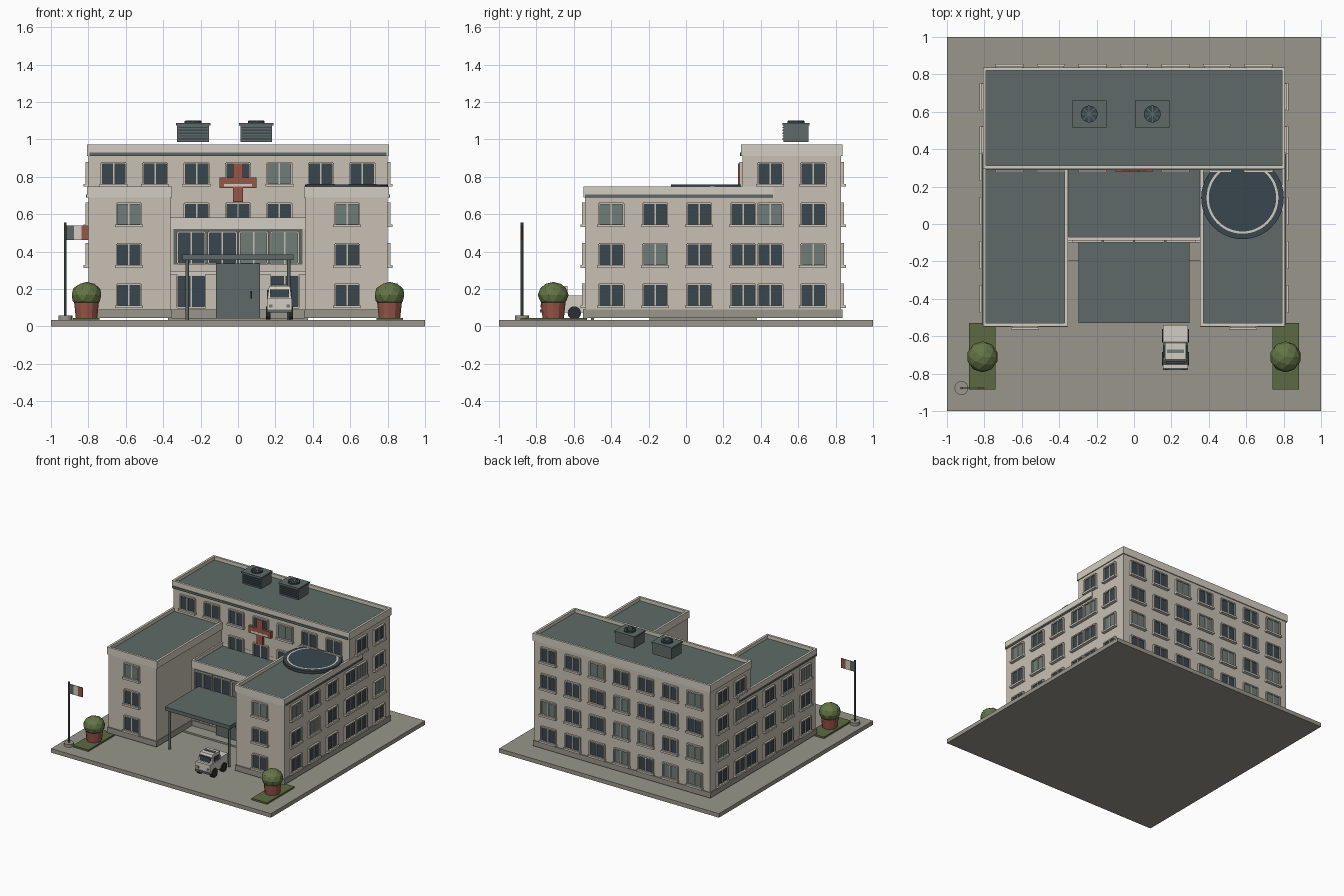
import bpy, bmesh, math, random
from mathutils import Matrix, Vector

if "Cube" in bpy.data.objects:
    bpy.data.objects.remove(bpy.data.objects["Cube"])

random.seed(4)

# ---- palette (sRGB 0-255 converted to linear) ----
COLOURS = [("wall_beige", 200, 192, 180), ("trim_cream", 212, 206, 194), ("paving_grey", 152, 150, 139),
           ("roof_slate_green", 94, 106, 103), ("dark_glass", 58, 71, 79), ("pale_glass", 112, 124, 119),
           ("brick_red", 152, 86, 73), ("lawn_green", 92, 106, 66), ("foliage_green", 100, 117, 70),
           ("tyre_black", 42, 46, 49)]
MATS = []
for name, *rgb in COLOURS:
    m = bpy.data.materials.new(name)
    m.diffuse_color = [((c / 255 + 0.055) / 1.055) ** 2.4 for c in rgb] + [1]
    m.use_nodes = True
    m.node_tree.nodes["Principled BSDF"].inputs["Base Color"].default_value = m.diffuse_color
    MATS.append(m)
WALL, TRIM, PAVE, ROOF, GLASS, PALE, RED, LAWN, LEAF, BLACK = range(10)


class Part:
    """Collects coloured primitives into one mesh object."""
    def __init__(self, name):
        self.name, self.bm = name, bmesh.new()

    def paint(self, verts, mat):
        for f in {f for v in verts for f in v.link_faces}:
            f.material_index = mat

    def box(self, x0, x1, y0, y1, z0, z1, mat, frame=Matrix()):
        M = frame @ Matrix.Translation(((x0 + x1) / 2, (y0 + y1) / 2, (z0 + z1) / 2)) \
            @ Matrix.Diagonal((x1 - x0, y1 - y0, z1 - z0, 1))
        v = bmesh.ops.create_cube(self.bm, size=1, matrix=M)["verts"]
        self.paint(v, mat)
        return v

    def cyl(self, loc, r, h, mat, r2=None, n=24, rot=Matrix()):
        M = Matrix.Translation(loc) @ rot
        v = bmesh.ops.create_cone(self.bm, cap_ends=True, segments=n, radius1=r,
                                  radius2=r if r2 is None else r2, depth=h, matrix=M)["verts"]
        self.paint(v, mat)

    def done(self):
        me = bpy.data.meshes.new(self.name)
        bmesh.ops.recalc_face_normals(self.bm, faces=self.bm.faces)
        self.bm.to_mesh(me)
        self.bm.free()
        for m in MATS:
            me.materials.append(m)
        ob = bpy.data.objects.new(self.name, me)
        bpy.context.collection.objects.link(ob)


def facing(x, y, angle):
    """Local frame on a wall: x along the wall, -y outward, z up."""
    return Matrix.Translation((x, y, 0)) @ Matrix.Rotation(math.radians(angle), 4, 'Z')


def window(p, F, z, w=0.13, h=0.115, glass=GLASS, sill=True):
    a, b, t = w / 2, h / 2, 0.01
    p.box(-a, a, -0.006, 0.002, z - b, z + b, glass, F)
    for s in (-1, 1):
        p.box(s * a - t / 2, s * a + t / 2, -0.016, 0.002, z - b, z + b, WALL, F)
        p.box(-a, a, -0.016, 0.002, z + s * b - t / 2, z + s * b + t / 2, WALL, F)
    p.box(-0.004, 0.004, -0.012, 0.002, z - b, z + b, WALL, F)
    if sill:
        p.box(-a - 0.01, a + 0.01, -0.025, 0.002, z - b - 0.012, z - b + 0.003, TRIM, F)


def block(name, x0, x1, y0, y1, top):
    """Walls, plinth, roof and parapet ring of one building volume."""
    p = Part(name)
    p.box(x0, x1, y0, y1, 0.045, top - 0.04, WALL)
    p.box(x0 - 0.006, x1 + 0.006, y0 - 0.01, y1 + 0.006, 0.045, 0.09, PAVE)
    e, t, lo = 0.008, 0.018, top - 0.06
    p.box(x0 + 0.005, x1 - 0.005, y0 + 0.005, y1 - 0.005, lo, top - 0.028, ROOF)
    X0, X1, Y0, Y1 = x0 - e, x1 + e, y0 - e, y1 + e
    p.box(X0, X0 + t, Y0, Y1, lo, top, TRIM)
    p.box(X1 - t, X1, Y0, Y1, lo, top, TRIM)
    p.box(X0 + t, X1 - t, Y0, Y0 + t, lo, top, TRIM)
    p.box(X0 + t, X1 - t, Y1 - t, Y1, lo, top, TRIM)
    p.done()


# ---- site ----
p = Part("ground_slab")
p.box(-1, 1, -1, 1, 0, 0.033, PAVE)
p.done()
p = Part("entrance_step")
p.box(-0.375, 0.375, -0.195, 0.38, 0.033, 0.046, PAVE)
p.done()

# ---- building volumes ----
block("main_block", -0.80, 0.80, 0.302, 0.83, 0.972)
block("left_wing", -0.80, -0.362, -0.54, 0.46, 0.748)
block("right_wing", 0.362, 0.80, -0.54, 0.46, 0.748)
block("entrance_block", -0.36, 0.36, -0.08, 0.31, 0.582)
p = Part("cornice_bands")
p.box(-0.795, 0.795, 0.288, 0.30, 0.912, 0.93, ROOF)
for s in (-1, 1):
    x = s * 0.806
    p.box(x - 0.006, x + 0.006, -0.54, 0.465, 0.69, 0.704, ROOF)
p.done()

# ---- windows ----
ROWS = (0.167, 0.383, 0.6, 0.817)
COLS = [i * 0.2217 for i in range(-3, 4)]
p = Part("front_windows")
for x in COLS:
    for r, z in enumerate(ROWS):
        if r == 3 or (r == 2 and abs(x) < 0.3):
            window(p, facing(x, 0.302, 0), z, glass=PALE if r == 3 and 0.1 < x < 0.3 else GLASS)
for s in (-1, 1):
    for z in ROWS[:3]:
        window(p, facing(s * 0.583, -0.54, 0), z, glass=PALE if z == 0.6 else GLASS)
p.done()
p = Part("back_windows")
for x in COLS:
    for z in ROWS:
        window(p, facing(x, 0.83, 180), z, glass=PALE if random.random() < 0.25 else GLASS)
p.done()
PALE_SIDE = {(1, 1), (5, 1), (4, 2), (0, 2)}
for s, name in ((1, "right_windows"), (-1, "left_windows")):
    p = Part(name)
    for c, y in enumerate((-0.4, -0.165, 0.07, 0.305, 0.45, 0.68)):
        for r, z in enumerate(ROWS):
            if r < 3 or c > 3:
                window(p, facing(s * 0.80, y, s * 90), z, glass=PALE if (c, r) in PALE_SIDE else GLASS)
    p.done()

# ---- entrance glazing and door ----
p = Part("entrance_glazing")
p.box(-0.345, 0.345, -0.085, -0.075, 0.33, 0.525, ROOF)
for x, g in ((-0.25, GLASS), (-0.083, GLASS), (0.083, PALE), (0.25, PALE)):
    window(p, facing(x, -0.084, 0), 0.42, 0.148, 0.17, g, False)
for x in (-0.25, 0.25):
    window(p, facing(x, -0.08, 0), 0.187, 0.15, 0.17, GLASS, False)
p.box(-0.36, 0.36, -0.1, -0.075, 0.278, 0.295, TRIM)
p.done()
p = Part("entrance_door")
p.box(-0.118, 0.118, -0.12, -0.08, 0.046, 0.335, ROOF)
p.box(0.068, 0.076, -0.13, -0.12, 0.15, 0.19, BLACK)
p.done()

# ---- entrance canopy ----
p = Part("entrance_canopy")
p.box(-0.296, 0.296, -0.528, -0.085, 0.355, 0.385, ROOF)
for s in (-1, 1):
    p.cyl((s * 0.272, -0.5, 0.195), 0.009, 0.325, ROOF, n=12)
p.done()

# ---- red cross ----
p = Part("wall_cross")
p.box(-0.027, 0.027, 0.278, 0.302, 0.665, 0.87, RED)
for s in (-1, 1):
    p.box(min(s * 0.027, s * 0.1), max(s * 0.027, s * 0.1), 0.278, 0.302, 0.74, 0.795, RED)
p.done()

# ---- rooftop landing pad with painted ring ----
p = Part("landing_pad")
p.cyl((0.58, 0.14, 0.748), 0.221, 0.022, GLASS, n=40)
n, ring = 48, []
for i in range(n):
    a = 2 * math.pi * i / n
    ring.append([p.bm.verts.new((0.58 + r * math.cos(a), 0.14 + r * math.sin(a), 0.761)) for r in (0.18, 0.192)])
for i in range(n):
    a, b = ring[i], ring[(i + 1) % n]
    if max(v.co.y for v in a + b) < 0.31:
        p.bm.faces.new((a[0], a[1], b[1], b[0])).material_index = TRIM
p.done()

# ---- rooftop air units ----
for name, cx in (("left_air_unit", -0.24), ("right_air_unit", 0.098)):
    p = Part(name)
    p.box(cx - 0.085, cx + 0.085, 0.522, 0.654, 0.987, 1.075, ROOF)
    p.box(cx - 0.092, cx + 0.092, 0.515, 0.661, 1.075, 1.087, ROOF)
    for k in range(5):
        z = 1.0 + k * 0.015
        p.box(cx - 0.078, cx + 0.078, 0.515, 0.522, z, z + 0.007, GLASS)
    p.cyl((cx, 0.588, 1.092), 0.045, 0.012, GLASS)
    for k in range(4):
        p.box(-0.042, 0.042, -0.003, 0.003, 1.097, 1.101, ROOF, facing(cx, 0.588, k * 45))
    p.done()

# ---- planting beds, pots and bushes ----
for s, side in ((-1, "left"), (1, "right")):
    p = Part(side + "_planting_bed")
    p.box(s * 0.812 - 0.071, s * 0.812 + 0.071, -0.884, -0.53, 0.03, 0.046, LAWN)
    p.done()
    p = Part(side + "_pot")
    p.cyl((s * 0.81, -0.71, 0.085), 0.057, 0.085, RED, 0.066, n=12)
    p.done()
    p = Part(side + "_bush")
    M = Matrix.Translation((s * 0.81, -0.71, 0.168)) @ Matrix.Diagonal((0.083, 0.083, 0.07, 1))
    v = bmesh.ops.create_icosphere(p.bm, subdivisions=2, radius=1, matrix=M)["verts"]
    p.paint(v, LEAF)
    p.done()

# ---- flagpole ----
p = Part("flagpole")
p.cyl((-0.923, -0.877, 0.045), 0.037, 0.024, PAVE, n=16)
p.cyl((-0.923, -0.877, 0.30), 0.007, 0.51, ROOF, n=10)
for k, m in enumerate((ROOF, TRIM, RED)):
    p.box(-0.918 + k * 0.04, -0.878 + k * 0.04, -0.88, -0.874, 0.462, 0.54, m)
p.done()

# ---- parked vehicle ----
p = Part("vehicle_body")
cx = 0.222
p.box(cx - 0.066, cx + 0.066, -0.772, -0.54, 0.075, 0.15, TRIM)
p.box(cx - 0.066, cx + 0.066, -0.64, -0.54, 0.15, 0.165, TRIM)
for v in p.box(cx - 0.064, cx + 0.064, -0.75, -0.63, 0.15, 0.216, TRIM):
    if v.co.z > 0.2:  # tapered cab
        v.co.x = cx + (v.co.x - cx) * 0.88
        v.co.y += 0.025 if v.co.y < -0.7 else -0.005
p.box(cx - 0.05, cx + 0.05, -0.748, -0.735, 0.155, 0.198, GLASS)
for s in (-1, 1):
    x = cx + s * 0.062
    p.box(x - 0.004, x + 0.004, -0.715, -0.65, 0.158, 0.195, GLASS)
    x = cx + s * 0.047
    p.box(x - 0.01, x + 0.01, -0.777, -0.77, 0.10, 0.118, PALE)
p.box(cx - 0.045, cx + 0.045, -0.69, -0.67, 0.216, 0.223, PALE)
p.box(cx - 0.068, cx + 0.068, -0.78, -0.77, 0.075, 0.09, ROOF)
p.done()
p = Part("vehicle_wheels")
for s in (-1, 1):
    for y in (-0.597, -0.72):
        p.cyl((cx + s * 0.06, y, 0.072), 0.036, 0.026, BLACK, n=14, rot=Matrix.Rotation(math.pi / 2, 4, 'Y'))
p.done()
